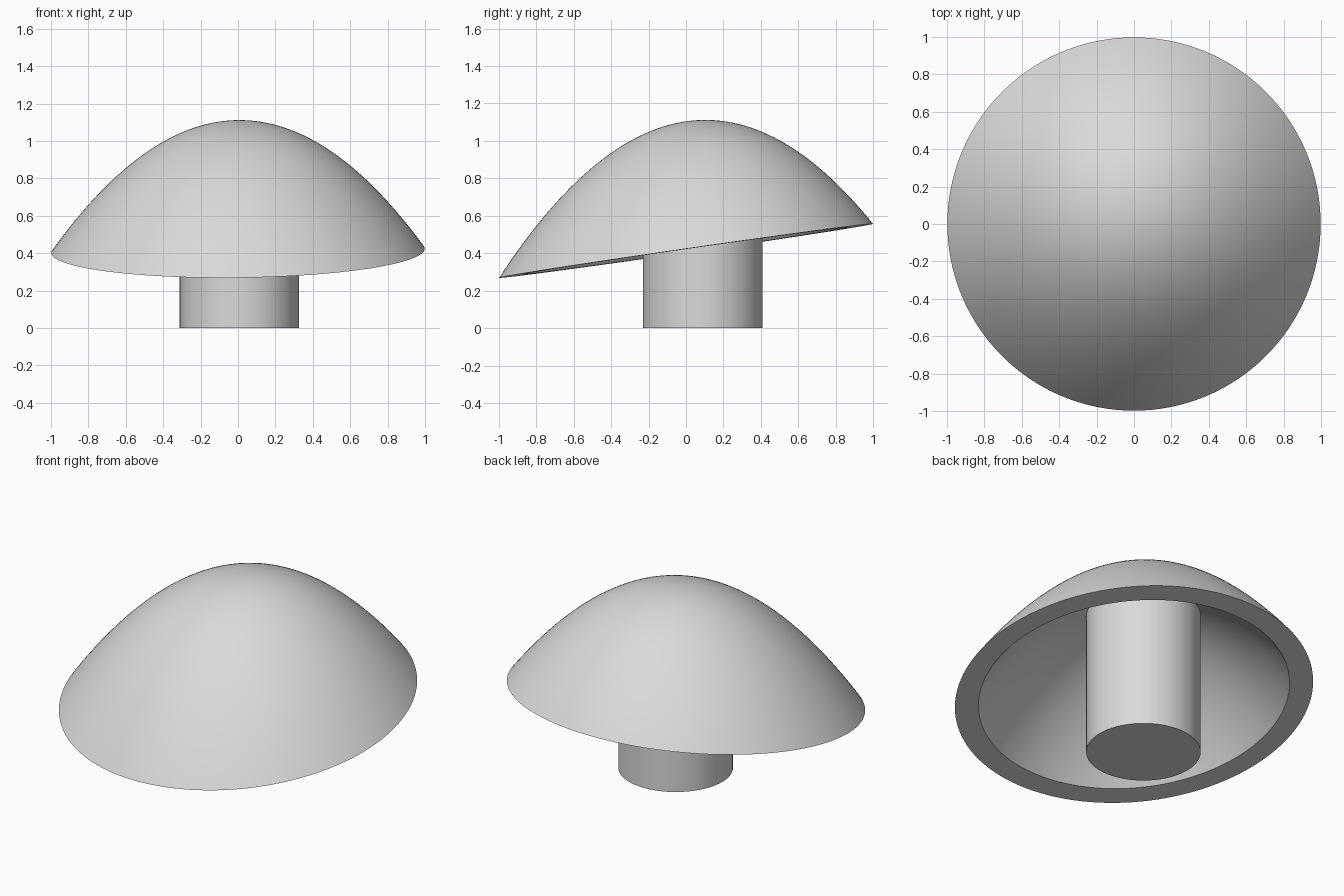
import bpy, bmesh, math

if "Cube" in bpy.data.objects:
    bpy.data.objects.remove(bpy.data.objects["Cube"], do_unlink=True)

SEGMENTS = 128
TOP, CURVE = 1.112, 0.694          # dome height and steepness
AXIS_X, AXIS_Y = 0.008, 0.104      # dome tip
RIM, INNER_RIM = 0.998, 0.867      # rim radii
WALL = CURVE * (RIM ** 2 - INNER_RIM ** 2)

grey = bpy.data.materials.new("plain grey")
grey.use_nodes = True
colour = (0.7, 0.7, 0.7, 1)
grey.diffuse_color = colour
grey.node_tree.nodes["Principled BSDF"].inputs["Base Color"].default_value = colour


def finish(obj):
    obj.data.materials.append(grey)
    bpy.ops.object.select_all(action='DESELECT')
    obj.select_set(True)
    bpy.context.view_layer.objects.active = obj
    bpy.ops.object.shade_smooth_by_angle(angle=math.radians(30))


def dome_height(x, y, drop):
    return TOP - drop - CURVE * ((x - AXIS_X) ** 2 + (y - AXIS_Y) ** 2)


# Hollow paraboloid cap; its rim lies in a slightly tilted plane
bm = bmesh.new()


def ring(radius, drop):
    verts = []
    for i in range(SEGMENTS):
        a = math.tau * i / SEGMENTS
        x, y = radius * math.cos(a), radius * math.sin(a)
        verts.append(bm.verts.new((x, y, dome_height(x, y, drop))))
    return verts


STEPS = 32
radii = [(i + 1) / STEPS for i in range(STEPS)]
rings = [ring(RIM * r, 0) for r in radii]
rings += [ring(INNER_RIM * r, WALL) for r in reversed(radii)]
for upper, lower in zip(rings, rings[1:]):
    for i in range(SEGMENTS):
        j = (i + 1) % SEGMENTS
        bm.faces.new((upper[i], lower[i], lower[j], upper[j]))
for end, drop in ((rings[0], 0), (rings[-1], WALL)):
    tip = bm.verts.new((0, 0, dome_height(0, 0, drop)))
    for i in range(SEGMENTS):
        bm.faces.new((tip, end[i], end[(i + 1) % SEGMENTS]))
bmesh.ops.recalc_face_normals(bm, faces=bm.faces)
mesh = bpy.data.meshes.new("cap")
bm.to_mesh(mesh)
bm.free()
cap = bpy.data.objects.new("cap", mesh)
bpy.context.collection.objects.link(cap)
finish(cap)

# Round stem, its top buried in the cap wall
STEM_TOP = 0.96
bpy.ops.mesh.primitive_cylinder_add(vertices=96, radius=0.319, depth=STEM_TOP,
                                    location=(0.007, 0.09, STEM_TOP / 2))
stem = bpy.context.object
stem.name = "stem"
finish(stem)
